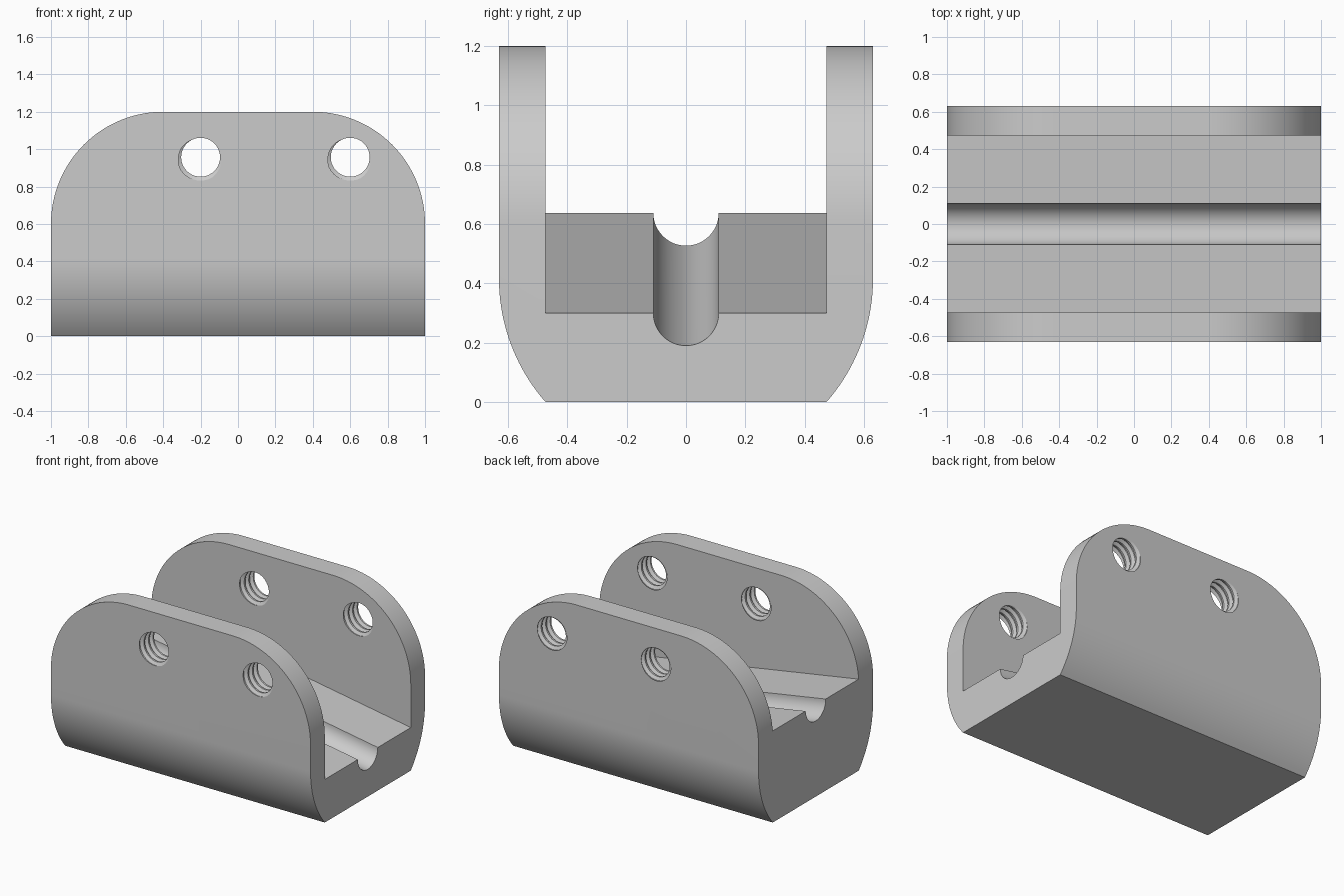
import bpy, bmesh, math
from mathutils import Vector

if "Cube" in bpy.data.objects:
    bpy.data.objects.remove(bpy.data.objects["Cube"], do_unlink=True)

HALF_W, INNER, TOP = 0.63, 0.473, 1.2      # outer and inner half width, height
LOW, HIGH, GROOVE_R = 0.30, 0.637, 0.11    # floor height at +x and -x ends
HOLE_Z, R_MIN, R_MAX, PITCH = 0.957, 0.104, 0.125, 0.05

grey = bpy.data.materials.new("plain grey")
grey.use_nodes = True
COLOUR = (0.6, 0.6, 0.6, 1)
grey.diffuse_color = COLOUR
grey.node_tree.nodes["Principled BSDF"].inputs["Base Color"].default_value = COLOUR


def finish(name, bm):
    bmesh.ops.recalc_face_normals(bm, faces=bm.faces)
    mesh = bpy.data.meshes.new(name)
    bm.to_mesh(mesh)
    bm.free()
    mesh.materials.append(grey)
    ob = bpy.data.objects.new(name, mesh)
    bpy.context.collection.objects.link(ob)
    return ob


def prism(name, points, axis, half):
    """Extrude a closed 2D outline along x (points are y,z) or y (points are x,z)."""
    bm = bmesh.new()
    place = (lambda a, b: (-half, a, b)) if axis == "x" else (lambda a, b: (a, -half, b))
    face = bm.faces.new([bm.verts.new(place(*p)) for p in points])
    ext = bmesh.ops.extrude_face_region(bm, geom=[face])
    move = Vector((2 * half, 0, 0) if axis == "x" else (0, 2 * half, 0))
    bmesh.ops.translate(bm, vec=move,
                        verts=[g for g in ext["geom"] if isinstance(g, bmesh.types.BMVert)])
    return finish(name, bm)


def arc(cx, cz, r, a0, a1, n):
    return [(cx + r * math.cos(a0 + (a1 - a0) * i / n),
             cz + r * math.sin(a0 + (a1 - a0) * i / n)) for i in range(n + 1)]


def thread_cutter(x, y0, turns=8, n=40):
    """Right-handed screw-shaped plug along y, swept as one spiral grid."""
    radii = (R_MIN, R_MIN, R_MAX, R_MAX)
    s = len(radii)
    start = y0 - PITCH * 3.175
    bm = bmesh.new()
    grid = []
    for j in range(turns * s + 1):
        r = radii[j % s]
        grid.append([bm.verts.new((x + r * math.sin(math.tau * i / n),
                                   start + PITCH * (j / s + i / n),
                                   HOLE_Z + r * math.cos(math.tau * i / n)))
                     for i in range(n)])

    def vert(j, i):
        return grid[j][i] if i < n else (grid[j + s][0] if j + s < len(grid) else None)

    for j in range(turns * s):
        for i in range(n):
            quad = [vert(j, i), vert(j + 1, i), vert(j + 1, i + 1), vert(j, i + 1)]
            if all(quad):
                bm.faces.new(quad)
    # close both ends with fans
    rim = [e for e in bm.edges if e.is_boundary]
    middle = start + PITCH * turns / 2
    ends = {-1: bm.verts.new((x, start - 0.02, HOLE_Z)),
            1: bm.verts.new((x, start + PITCH * (turns + 1) + 0.02, HOLE_Z))}
    for e in rim:
        a, b = e.verts
        bm.faces.new((a, b, ends[-1 if (a.co.y + b.co.y) / 2 < middle else 1]))
    return finish("thread_cutter", bm)


def combine(body, other, operation):
    """Apply a boolean and remove its helper."""
    other.hide_render = True
    mod = body.modifiers.new("cut", "BOOLEAN")
    mod.operation, mod.solver, mod.object = operation, "EXACT", other
    bpy.context.view_layer.objects.active = body
    bpy.ops.object.modifier_apply(modifier=mod.name)
    bpy.data.objects.remove(other, do_unlink=True)


# Body: straight sides that curve in to a flat underside
zc = math.sqrt(HALF_W ** 2 - INNER ** 2)
drop = math.asin(zc / HALF_W)
right = arc(0, zc, HALF_W, -drop, 0, 20) + [(HALF_W, TOP)]
body = prism("clevis_bracket", right + [(-y, z) for y, z in reversed(right)], "x", 1.0)

# Rounded upper corners of both cheeks
R = 0.6
outline = ([(-1.0, -0.1), (1.0, -0.1)]
           + arc(1 - R, TOP - R, R, 0, math.pi / 2, 32)
           + arc(R - 1, TOP - R, R, math.pi / 2, math.pi, 32))
combine(body, prism("cheek_outline", outline, "y", 0.8), "INTERSECT")

# Sloping channel between the cheeks
slope = (LOW - HIGH) / 2
mid = (LOW + HIGH) / 2
channel = [(-1.2, mid - 1.2 * slope), (1.2, mid + 1.2 * slope), (1.2, 1.6), (-1.2, 1.6)]
combine(body, prism("channel_cutter", channel, "y", INNER), "DIFFERENCE")

# Round groove along the middle of the sloping floor
groove = prism("groove_cutter", arc(0, 0, GROOVE_R, 0, math.tau * 47 / 48, 47), "x", 1.3)
for v in groove.data.vertices:
    v.co.z += mid + slope * v.co.x
combine(body, groove, "DIFFERENCE")

# Threaded holes through both cheeks
for x in (-0.2, 0.6):
    for y in (-HALF_W, INNER):
        combine(body, thread_cutter(x, y), "DIFFERENCE")

bpy.ops.object.select_all(action="DESELECT")
body.select_set(True)
bpy.context.view_layer.objects.active = body
bpy.ops.object.shade_smooth_by_angle(angle=math.radians(25))
